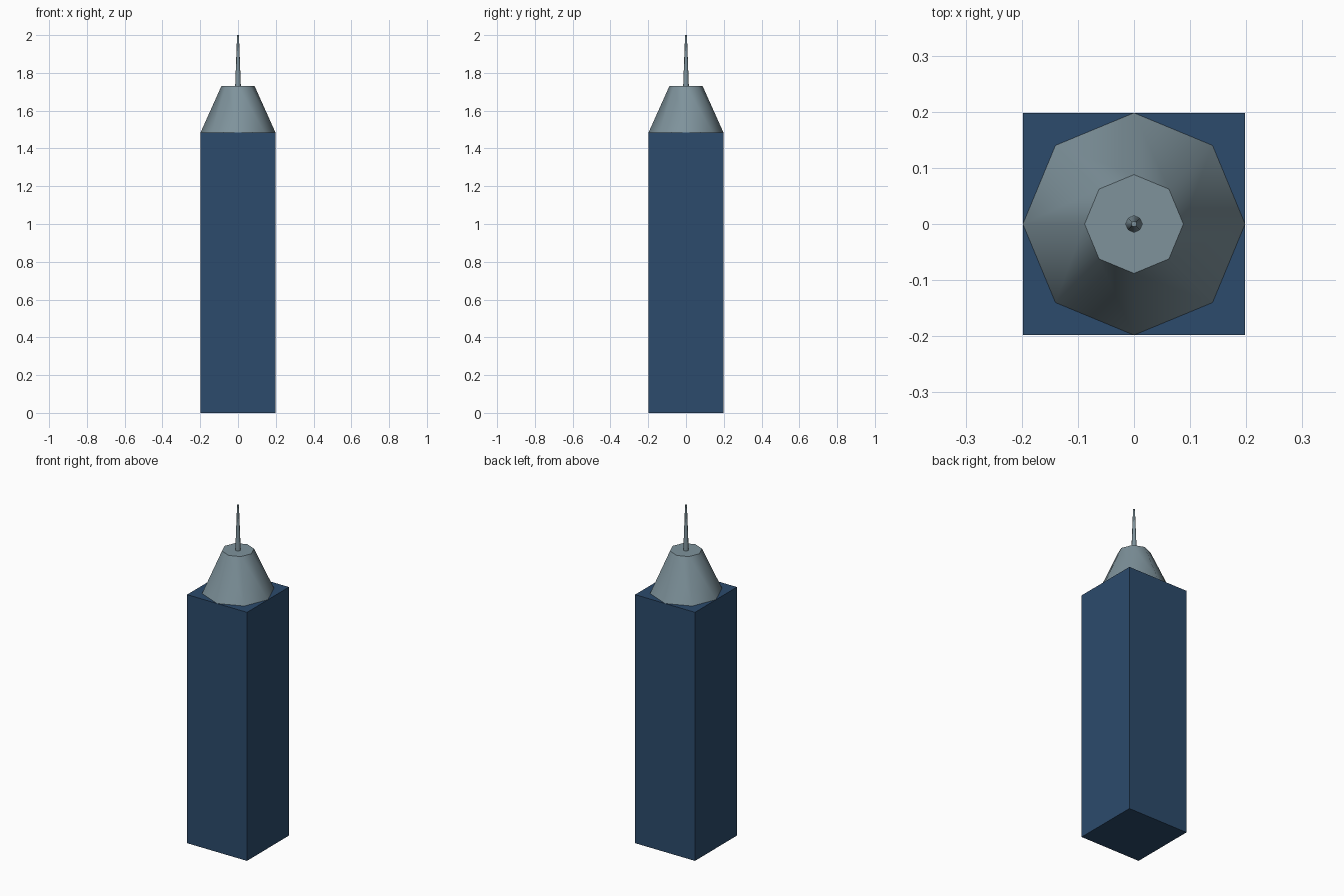
import bpy, math

if "Cube" in bpy.data.objects:
    bpy.data.objects.remove(bpy.data.objects["Cube"])

def material(name, rgb):
    m = bpy.data.materials.new(name)
    m.diffuse_color = (*rgb, 1)
    m.use_nodes = True
    m.node_tree.nodes["Principled BSDF"].inputs["Base Color"].default_value = m.diffuse_color
    return m

blue = material("dark_blue", (0.025, 0.07, 0.15))
steel = material("steel_grey", (0.21, 0.29, 0.33))

HALF = 0.198       # half width of the tower
BODY_TOP = 1.485
CROWN_TOP = 1.73

def tapered(name, r1, r2, z1, z2, mat):
    """Eight-sided frustum with smooth flanks and crisp caps."""
    bpy.ops.mesh.primitive_cone_add(vertices=8, radius1=r1, radius2=r2,
                                    depth=z2 - z1, location=(0, 0, (z1 + z2) / 2))
    ob = bpy.context.object
    ob.name = name
    ob.data.materials.append(mat)
    bpy.ops.object.shade_smooth_by_angle(angle=math.radians(50))
    return ob

# square tower body
bpy.ops.mesh.primitive_cube_add(size=1, location=(0, 0, BODY_TOP / 2))
body = bpy.context.object
body.name = "tower_body"
body.scale = (2 * HALF, 2 * HALF, BODY_TOP)
bpy.ops.object.transform_apply(location=False, rotation=False, scale=True)
body.data.materials.append(blue)

# octagonal crown and antenna
tapered("crown", HALF, 0.088, BODY_TOP, CROWN_TOP, steel)
tapered("antenna", 0.015, 0.005, CROWN_TOP, 2.0, steel)
